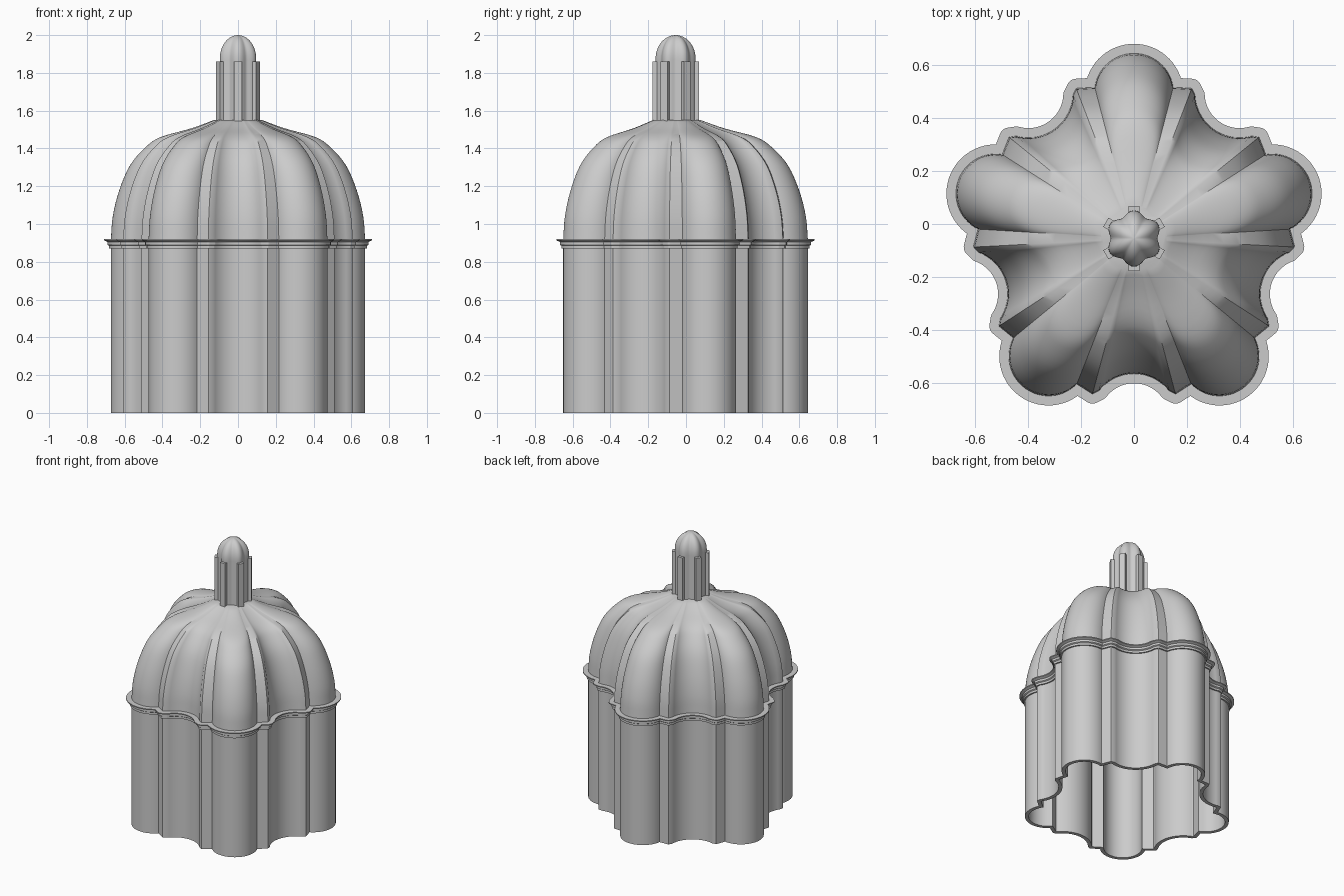
import bpy, bmesh, math
from mathutils import Vector, Matrix

if "Cube" in bpy.data.objects:
    bpy.data.objects.remove(bpy.data.objects["Cube"])

CENTRE = Vector((0, -0.055, 0))
stone = bpy.data.materials.new("pale_grey_stone")
stone.use_nodes = True
GREY = (0.6, 0.6, 0.6, 1)
stone.diffuse_color = GREY
stone.node_tree.nodes["Principled BSDF"].inputs["Base Color"].default_value = GREY


def polar(r, a):
    return Vector((r * math.cos(a), r * math.sin(a)))


def lobed_plan():
    """Five round lobes joined by stepped corners and hollow bays."""
    fifth = []
    a0 = math.asin(0.022 / 0.15)
    n = 28
    for i in range(n + 1):
        fifth.append(Vector((0, 0.55)) + polar(0.15, a0 + (math.pi - 2 * a0) * i / n))
    # bay drawn facing +y, then turned into the gap between lobes
    bay = [Vector((0.157, 0.588))]
    half = math.asin(0.132 / 0.168)
    n = 18
    for i in range(n + 1):
        a = -math.pi / 2 + half * (1 - 2 * i / n)
        bay.append(Vector((0, 0.679)) + polar(0.168, a))
    bay.append(Vector((-0.157, 0.588)))
    fifth += [Matrix.Rotation(math.radians(36), 2) @ p for p in bay]
    return [Matrix.Rotation(math.radians(72 * k), 2) @ p for k in range(5) for p in fifth]


def with_normals(plan):
    """Pair points with offset directions, fanning out at convex corners."""
    out = []
    for i, p in enumerate(plan):
        d1 = (p - plan[i - 1]).normalized()
        d2 = (plan[(i + 1) % len(plan)] - p).normalized()
        n1, n2 = Vector((d1.y, -d1.x)), Vector((d2.y, -d2.x))
        if d1.cross(d2) > 0.3:
            out += [(p, n1.lerp(n2, t / 5).normalized()) for t in range(6)]
        else:
            out.append((p, (n1 + n2) / (1 + n1.dot(n2))))
    return out


def finish(name, bm):
    bmesh.ops.remove_doubles(bm, verts=bm.verts, dist=0.0002)
    bmesh.ops.recalc_face_normals(bm, faces=bm.faces)
    mesh = bpy.data.meshes.new(name)
    bm.to_mesh(mesh)
    bm.free()
    mesh.materials.append(stone)
    ob = bpy.data.objects.new(name, mesh)
    bpy.context.collection.objects.link(ob)
    ob.location = CENTRE
    bpy.ops.object.select_all(action="DESELECT")
    ob.select_set(True)
    bpy.context.view_layer.objects.active = ob
    bpy.ops.object.shade_smooth_by_angle(angle=math.radians(32))
    return ob


def loft(name, plan, rings, closed=False):
    """Skin rings of (scale, offset, z, roundness); closed joins last to first."""
    bm = bmesh.new()
    rows = []
    for s, off, z, rnd in rings:
        row = []
        for p, n in plan:
            q = p.lerp(p.normalized() * 0.63, rnd) * s + n * off
            row.append(bm.verts.new((q.x, q.y, z)))
        rows.append(row)
    pairs = list(zip(rows, rows[1:]))
    if closed:
        pairs.append((rows[-1], rows[0]))
    else:
        bm.faces.new(rows[0])
        bm.faces.new(rows[-1])
    for a, b in pairs:
        for i in range(len(a)):
            j = (i + 1) % len(a)
            bm.faces.new((a[i], a[j], b[j], b[i]))
    return finish(name, bm)


def smooth_profile(pts, steps=4):
    """Catmull-Rom curve through 2D points."""
    v = [Vector(p) for p in pts]
    v = [2 * v[0] - v[1]] + v + [2 * v[-1] - v[-2]]
    out = []
    for a, b, c, d in zip(v, v[1:], v[2:], v[3:]):
        for i in range(steps):
            t = i / steps
            out.append(0.5 * (2 * b + (c - a) * t + (2 * a - 5 * b + 4 * c - d) * t * t
                              + (3 * b - a - 3 * c + d) * t ** 3))
    return out + [v[-2]]


plan = with_normals(lobed_plan())
WALL = -0.025

# Drum: thin open wall
loft("drum_wall", plan,
     [(1, 0, 0, 0), (1, 0, 0.92, 0), (1, WALL, 0.92, 0), (1, WALL, 0, 0)], closed=True)

# Cornice: stepped moulding following the wall
moulding = [(-0.01, 0.87), (0.010, 0.87), (0.010, 0.885), (0.018, 0.89),
            (0.018, 0.905), (0.036, 0.913), (0.036, 0.92), (-0.01, 0.92)]
loft("cornice", plan, [(1, o, z, 0) for o, z in moulding], closed=True)

# Dome: lobed shell easing towards a rounder crown
curve = smooth_profile([(1, 0.92), (0.985, 1.04), (0.936, 1.175), (0.85, 1.31),
                        (0.73, 1.405), (0.61, 1.46), (0.375, 1.507), (0.2, 1.55)])
outer = [(s, 0, z, max(0, 0.61 - s) * 1.2) for s, z in curve]
inner = [(s, WALL * s, z - 0.025 * (1 - s), 0) for s, z in curve if s > 0.3]
loft("dome", plan, inner[::-1] + outer)

# Lantern: six-pointed core, pilasters and ribbed cap
star = []
for i in range(72):
    a = math.tau * i / 72
    r = 0.088 + 0.018 * abs(math.cos(3 * (a - math.pi / 2))) ** 1.5
    star.append((polar(r, a), polar(1, a)))
loft("lantern_core", star, [(1, 0, 1.53, 0), (1, 0, 1.87, 0)])
cap = [(1, 0, 1.86, 0)]
for i in range(13):
    t = math.radians(88) * i / 12
    cap.append((math.cos(t), 0, 1.875 + 0.125 * math.sin(t), 0))
loft("lantern_cap", star, cap)

bm = bmesh.new()
for k in range(6):
    a = math.radians(90 + 60 * k)
    turn = Matrix.Rotation(a, 4, "Z")
    size = Matrix.Diagonal((0.04, 0.04, 0.33, 1))
    bmesh.ops.create_cube(bm, size=1,
                          matrix=turn @ Matrix.Translation((0.103, 0, 1.695)) @ size)
finish("lantern_pilasters", bm)
